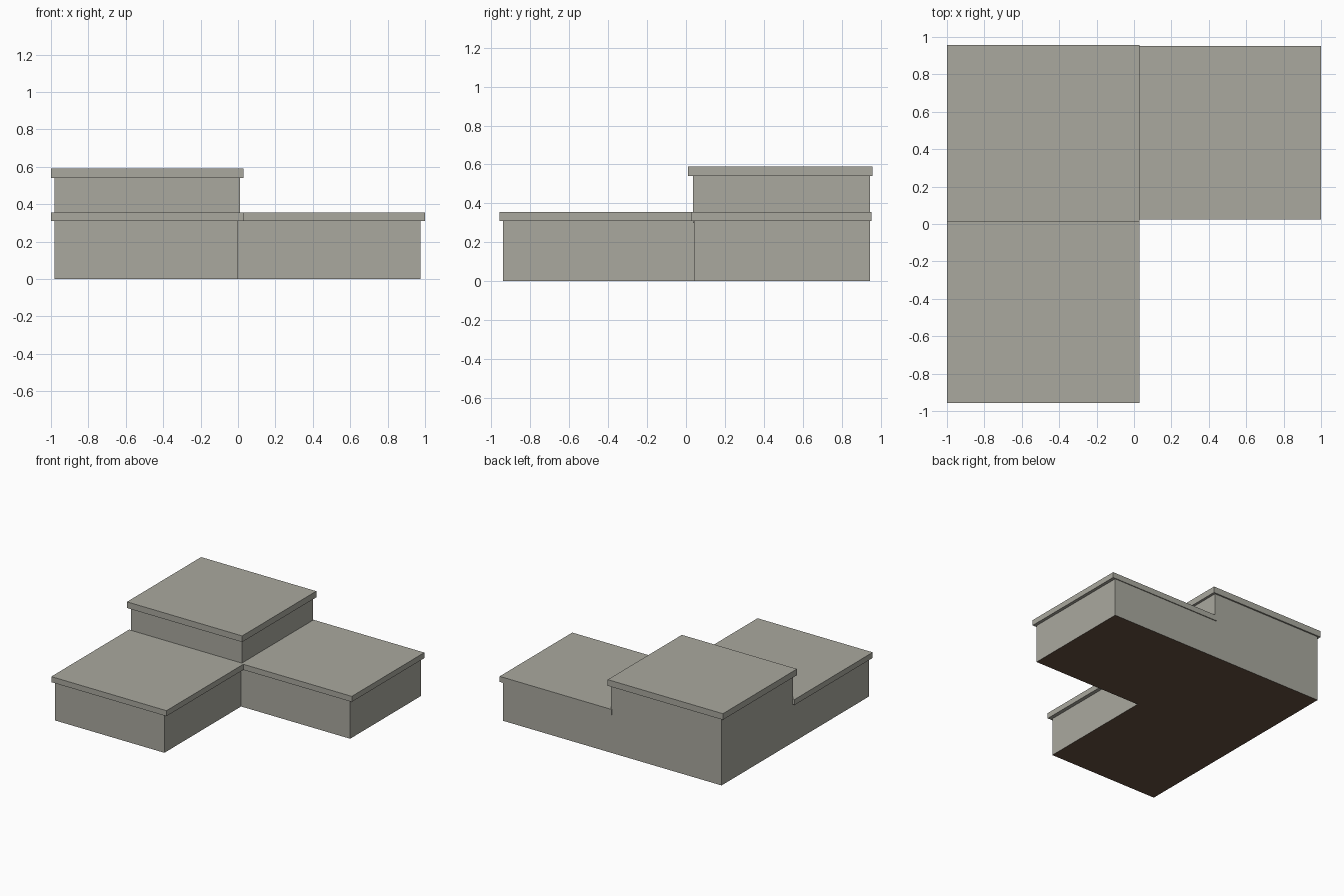
import bpy
import bmesh

if "Cube" in bpy.data.objects:
    bpy.data.objects.remove(bpy.data.objects["Cube"], do_unlink=True)


def material(name, rgb):
    mat = bpy.data.materials.new(name)
    mat.use_nodes = True
    mat.diffuse_color = (*rgb, 1)
    mat.node_tree.nodes["Principled BSDF"].inputs["Base Color"].default_value = (*rgb, 1)
    return mat


grey = material("warm_grey", (0.40, 0.395, 0.345))
brown = material("dark_brown", (0.13, 0.08, 0.053))


def prism(name, outline, z0, z1, brown_base=False):
    """Extrude a counter-clockwise outline from z0 to z1."""
    bm = bmesh.new()
    base = bm.faces.new([bm.verts.new((x, y, z0)) for x, y in outline])
    result = bmesh.ops.extrude_face_region(bm, geom=[base], use_keep_orig=True)
    for v in result["geom"]:
        if isinstance(v, bmesh.types.BMVert):
            v.co.z = z1
    bmesh.ops.recalc_face_normals(bm, faces=bm.faces)
    for face in bm.faces:
        face.material_index = int(brown_base and face.normal.z < -0.5)
    mesh = bpy.data.meshes.new(name)
    bm.to_mesh(mesh)
    bm.free()
    mesh.materials.append(grey)
    if brown_base:
        mesh.materials.append(brown)
    obj = bpy.data.objects.new(name, mesh)
    bpy.context.scene.collection.objects.link(obj)
    return obj


def block(name, x0, x1, y0, y1, z0, z1):
    return prism(name, [(x0, y0), (x1, y0), (x1, y1), (x0, y1)], z0, z1)


# L-shaped ground floor with a brown underside
west, east, front, back = -0.98, 0.975, -0.94, 0.945
inner_x, inner_y = 0.0, 0.04
prism("ground_floor_walls",
      [(west, front), (inner_x, front), (inner_x, inner_y),
       (east, inner_y), (east, back), (west, back)],
      0.0, 0.32, brown_base=True)

# Raised storey over the corner, flush with the outer walls
block("upper_floor_walls", west, 0.01, 0.035, back, 0.30, 0.55)

# Overhanging flat roof slabs
block("front_wing_roof", -1.0, 0.03, -0.957, 0.04, 0.31, 0.355)
block("side_wing_roof", 0.0, 1.0, 0.025, 0.952, 0.31, 0.355)
block("upper_roof", -1.0, 0.03, 0.01, 0.957, 0.54, 0.59)
